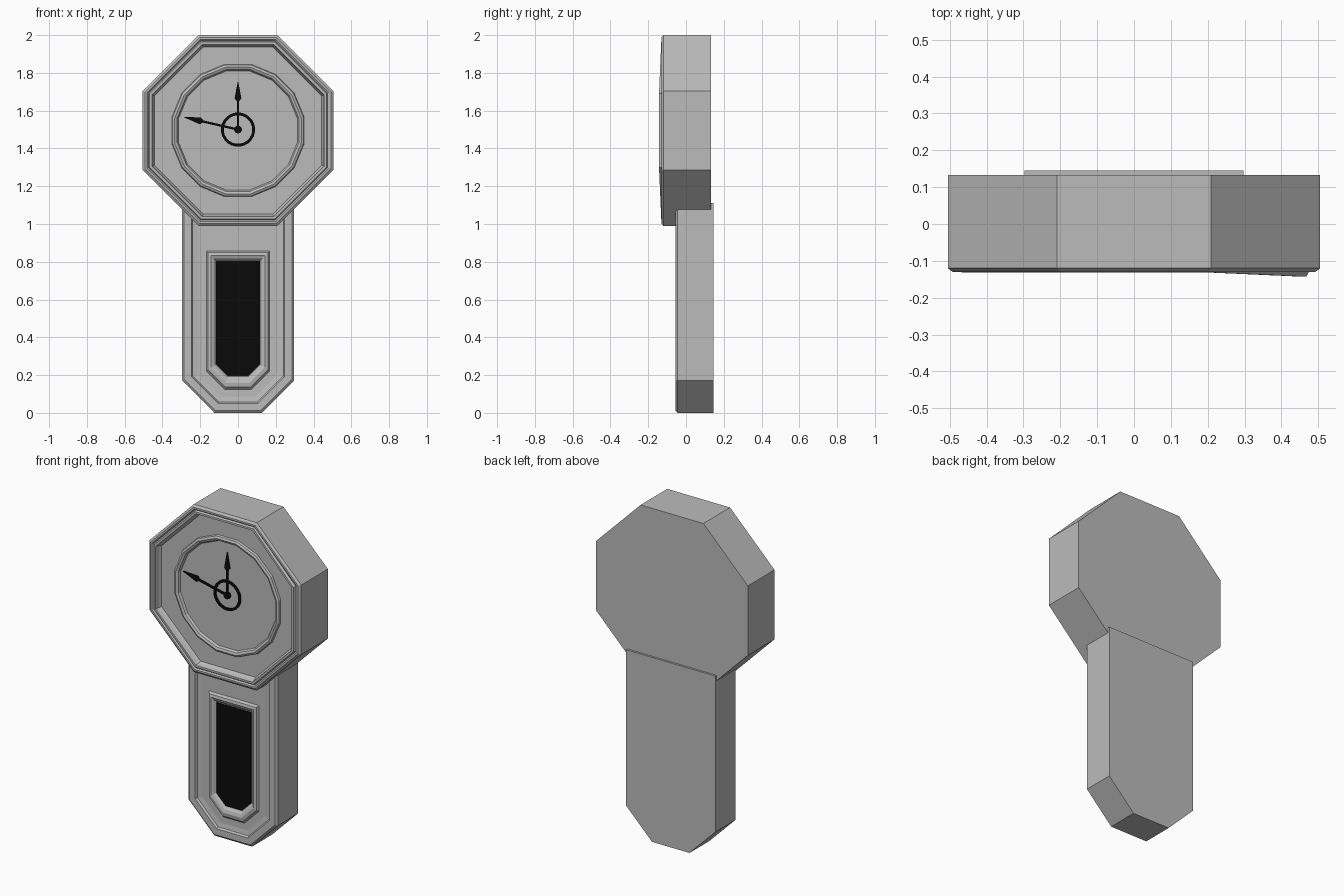
import bpy, bmesh, math

if "Cube" in bpy.data.objects:
    bpy.data.objects.remove(bpy.data.objects["Cube"], do_unlink=True)


def material(name, value):
    m = bpy.data.materials.new(name)
    m.use_nodes = True
    color = (value, value, value, 1)
    m.diffuse_color = color
    m.node_tree.nodes["Principled BSDF"].inputs["Base Color"].default_value = color
    return m


GREY = material("grey casing", 0.5)
BLACK = material("black", 0.003)
HEAD_Z = 1.495


def loft(name, loops, mat, closed=False):
    """Bridge outlines (points, y); cap both ends, or join last to first."""
    bm = bmesh.new()
    rings = [[bm.verts.new((x, y + (p[2] if len(p) > 2 else 0), z))
              for p in pts for x, z in [p[:2]]] for pts, y in loops]
    pairs = list(zip(rings, rings[1:]))
    if closed:
        pairs.append((rings[-1], rings[0]))
    else:
        bm.faces.new(rings[0])
        bm.faces.new(rings[-1])
    for a, b in pairs:
        n = len(a)
        for i in range(n):
            j = (i + 1) % n
            bm.faces.new((a[i], a[j], b[j], b[i]))
    bmesh.ops.recalc_face_normals(bm, faces=bm.faces[:])
    mesh = bpy.data.meshes.new(name)
    bm.to_mesh(mesh)
    bm.free()
    mesh.materials.append(mat)
    ob = bpy.data.objects.new(name, mesh)
    bpy.context.collection.objects.link(ob)
    return ob


def polygon(apothem, sides, cz=HEAD_Z, lean=0):
    """Regular outline with flat top; lean pulls its right side forward."""
    r = apothem / math.cos(math.pi / sides)
    pts = []
    for i in range(sides):
        a = 2 * math.pi * (i + 0.5) / sides
        x = r * math.cos(a)
        pts.append((x, cz + r * math.sin(a), -lean if x > 0.8 * r else 0))
    return pts


def shield(w, top, bottom, c):
    """Upright panel outline with two clipped lower corners."""
    return [(-w, top), (-w, bottom + c), (-w + c, bottom),
            (w - c, bottom), (w, bottom + c), (w, top)]


# Octagonal head with stepped rim and recessed face
rim = [(0.505, 0.133, 0), (0.505, -0.12, 0), (0.492, -0.13, 0), (0.482, -0.13, 0),
       (0.475, -0.122, 0.006), (0.468, -0.131, 0.012), (0.456, -0.131, 0.012),
       (0.450, -0.11, 0.004), (0.442, -0.095, 0)]
loft("clock_head", [(polygon(r, 8, lean=d), y) for r, y, d in rim], GREY)

# Rounded ring around the dial
bezel = [(0.352, -0.09), (0.347, -0.108), (0.335, -0.114),
         (0.322, -0.108), (0.312, -0.09)]
loft("dial_ring", [(polygon(r, 16), y) for r, y in bezel], GREY, closed=True)

# Pendulum case with stepped border
border = [(0, 0.145), (0, -0.045), (0.012, -0.055), (0.05, -0.055),
          (0.057, -0.043), (0.085, -0.038)]
loft("pendulum_case",
     [(shield(0.297 - d, 1.11, d, 0.172 - 0.586 * d), y) for d, y in border], GREY)

# Raised moulding around the window
moulding = [(0, -0.034), (0.012, -0.052), (0.028, -0.056),
            (0.042, -0.05), (0.056, -0.034)]
loft("window_frame",
     [(shield(0.17 - d, 0.86 - d, 0.12 + 1.4 * d, 0.1 - 0.7 * d), y)
      for d, y in moulding], GREY, closed=True)
loft("window", [(shield(0.116, 0.803, 0.196, 0.062), y) for y in (-0.037, -0.041)],
     BLACK)


def hand(name, length, angle):
    half = [(0.006, 0), (0.006, length - 0.11), (0.018, length - 0.095), (0, length)]
    flat = half + [(-x, z) for x, z in half[-2::-1]]
    s, c = math.sin(angle), math.cos(angle)
    pts = [(x * c - z * s, 1.5 + x * s + z * c) for x, z in flat]
    loft(name, [(pts, -0.098), (pts, -0.106)], BLACK)


# Hands, hub and the loop around it
hand("hour_hand", 0.26, 0)
hand("minute_hand", 0.3, math.radians(77))
loft("hand_hub", [(polygon(0.02, 12, 1.5), y) for y in (-0.094, -0.11)], BLACK)
loft("hand_loop", [(polygon(r, 24, 1.5), y) for r, y in
                   ((0.09, -0.098), (0.09, -0.106), (0.075, -0.106), (0.075, -0.098))],
     BLACK, closed=True)
